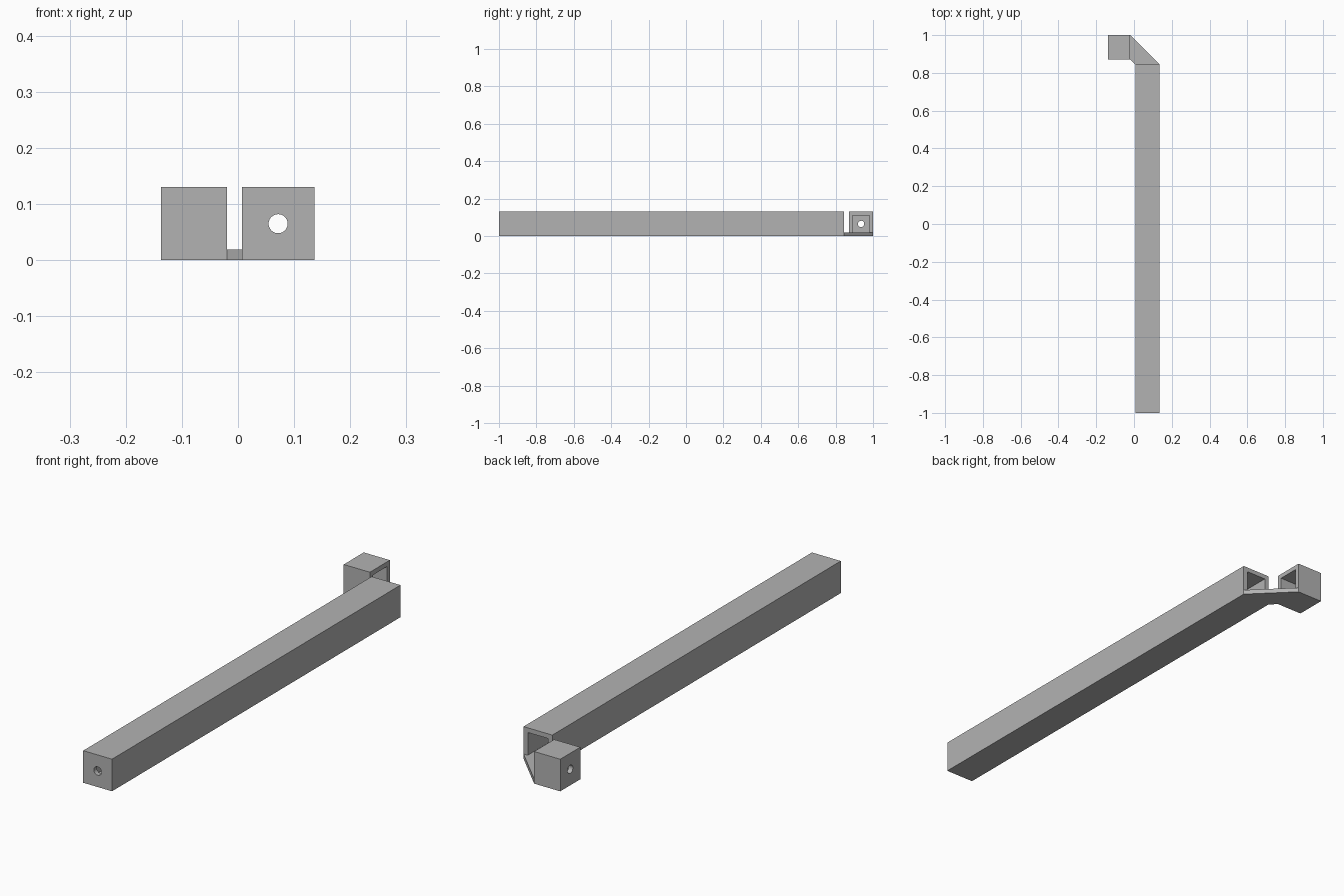
import bpy
import bmesh
import math
from mathutils import Matrix, Vector

if "Cube" in bpy.data.objects:
    bpy.data.objects.remove(bpy.data.objects["Cube"])

HEIGHT, WALL, HOLE_RADIUS = 0.13, 0.019, 0.017

grey = bpy.data.materials.new("plain_grey")
grey.use_nodes = True
grey.diffuse_color = (0.45, 0.45, 0.45, 1)
grey.node_tree.nodes["Principled BSDF"].inputs["Base Color"].default_value = grey.diffuse_color


def add_object(name, bm):
    bmesh.ops.recalc_face_normals(bm, faces=bm.faces)
    mesh = bpy.data.meshes.new(name)
    bm.to_mesh(mesh)
    bm.free()
    mesh.materials.append(grey)
    obj = bpy.data.objects.new(name, mesh)
    bpy.context.collection.objects.link(obj)
    return obj


def add_box(name, low, high):
    low, high = Vector(low), Vector(high)
    bm = bmesh.new()
    bmesh.ops.create_cube(bm, size=1, matrix=Matrix.Translation((low + high) / 2)
                          @ Matrix.Diagonal((*(high - low), 1)))
    return add_object(name, bm)


def add_rod(name, centre, axis):
    bm = bmesh.new()
    turn = Vector((0, 0, 1)).rotation_difference(axis).to_matrix().to_4x4()
    bmesh.ops.create_cone(bm, cap_ends=True, segments=32, radius1=HOLE_RADIUS,
                          radius2=HOLE_RADIUS, depth=WALL * 4,
                          matrix=Matrix.Translation(centre) @ turn)
    return add_object(name, bm)


def cut(target, cutter):
    cutter.hide_render = True
    mod = target.modifiers.new("cut", 'BOOLEAN')
    mod.operation, mod.solver, mod.object = 'DIFFERENCE', 'EXACT', cutter
    bpy.context.view_layer.objects.active = target
    bpy.ops.object.modifier_apply(modifier=mod.name)
    bpy.data.objects.remove(cutter)


def add_tube(name, low, high, axis):
    """Square tube, open towards axis, with a round hole in its closed end."""
    low, high, axis = Vector(low), Vector(high), Vector(axis)
    tube = add_box(name, low, high)
    margin = Vector((WALL, WALL, WALL))
    cut(tube, add_box("pocket_cutter", low + margin, high - margin + axis * WALL * 2))
    centre = (low + high) / 2
    end = centre - axis * ((high - low).dot(axis) / 2)
    cut(tube, add_rod("hole_cutter", end, axis))
    bpy.ops.object.select_all(action='DESELECT')
    tube.select_set(True)
    bpy.context.view_layer.objects.active = tube
    bpy.ops.object.shade_smooth_by_angle(angle=math.radians(30))


# Long arm opens to the back, short arm opens to the side
add_tube("long_tube", (0.007, -1, 0), (0.136, 0.845, HEIGHT), (0, 1, 0))
add_tube("short_tube", (-0.137, 0.872, 0), (-0.02, 1, HEIGHT), (1, 0, 0))

# Slanted floor plate linking the two open ends
bm = bmesh.new()
outline = [(-0.02, 1), (-0.02, 0.872), (0.007, 0.845), (0.136, 0.845)]
floor = bm.faces.new([bm.verts.new((x, y, 0)) for x, y in outline])
rise = bmesh.ops.extrude_face_region(bm, geom=[floor])["geom"]
bmesh.ops.translate(bm, vec=(0, 0, WALL),
                    verts=[v for v in rise if isinstance(v, bmesh.types.BMVert)])
add_object("corner_plate", bm)
